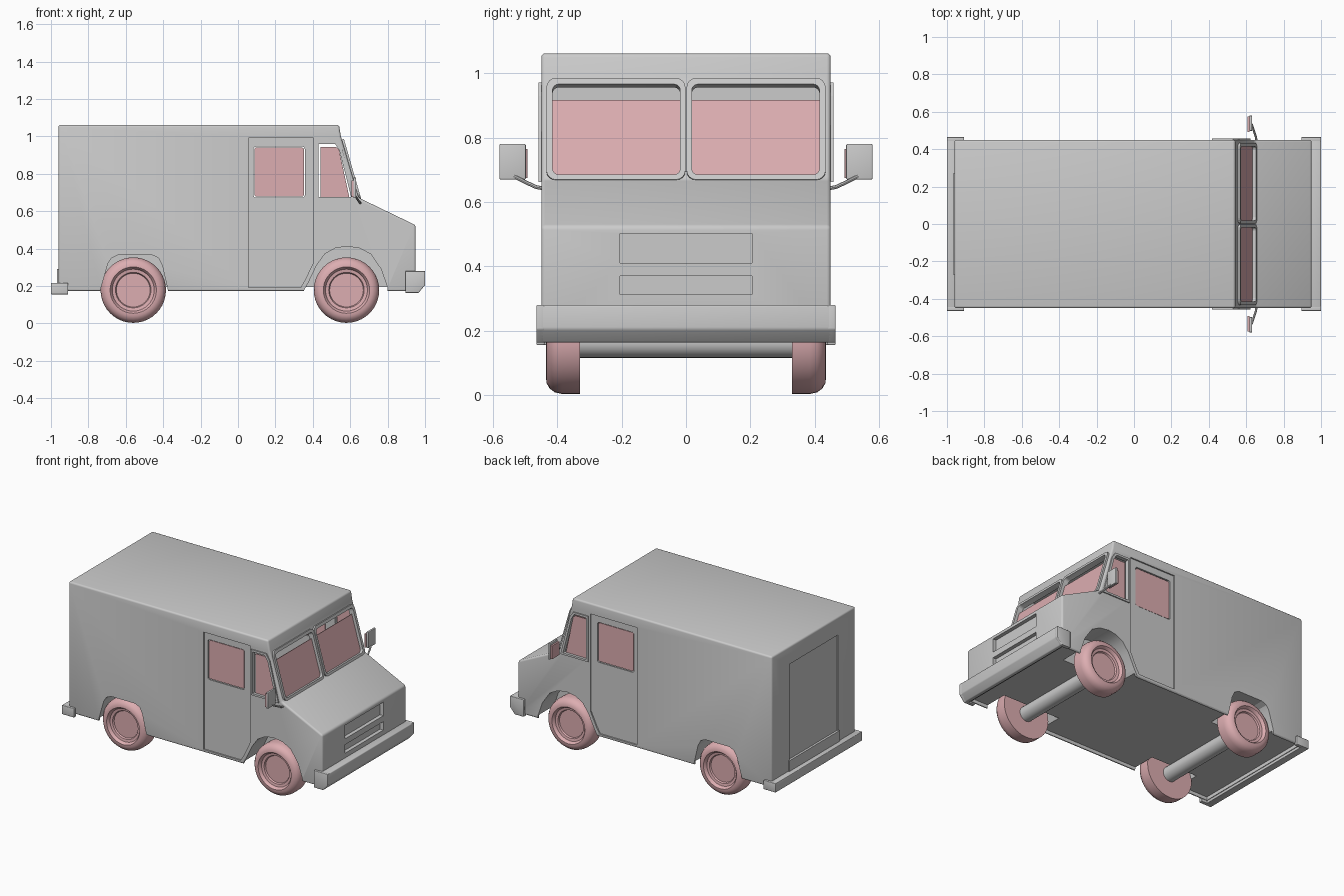
import bpy, bmesh, math

if "Cube" in bpy.data.objects:
    bpy.data.objects.remove(bpy.data.objects["Cube"])

# ---------- helpers ----------
SIDE = lambda u, v, w: (u, w, v)          # outline in x-z, depth along y
FRONT = lambda u, v, w: (w, u, v)         # outline in y-z, depth along x
DX, DZ = -0.277, 0.961                    # slope of the windscreen
SCREEN = lambda u, v, w: (0.645 + DX * v + DZ * w, u, 0.67 + DZ * v - DX * w)


def material(name, colour):
    m = bpy.data.materials.new(name)
    m.diffuse_color = colour
    m.use_nodes = True
    m.node_tree.nodes["Principled BSDF"].inputs["Base Color"].default_value = m.diffuse_color
    return m


GLASS = material("glass_tint", (0.72, 0.42, 0.44, 1))
RUBBER = material("wheel_tint", (0.72, 0.42, 0.44, 1))


def finish(name, bm, mat=None):
    bmesh.ops.recalc_face_normals(bm, faces=bm.faces)
    me = bpy.data.meshes.new(name)
    bm.to_mesh(me)
    bm.free()
    ob = bpy.data.objects.new(name, me)
    bpy.context.collection.objects.link(ob)
    if mat:
        me.materials.append(mat)
    return ob


def activate(ob):
    bpy.ops.object.select_all(action='DESELECT')
    ob.select_set(True)
    bpy.context.view_layer.objects.active = ob


def apply_mod(ob, kind, **props):
    mod = ob.modifiers.new(kind.lower(), kind)
    for k, v in props.items():
        setattr(mod, k, v)
    activate(ob)
    bpy.ops.object.modifier_apply(modifier=mod.name)


def smooth(ob):
    activate(ob)
    bpy.ops.object.shade_smooth_by_angle(angle=math.radians(30))


def prism(name, pts, w0, w1, place, mat=None, bevel=0):
    bm = bmesh.new()
    a = [bm.verts.new(place(u, v, w0)) for u, v in pts]
    b = [bm.verts.new(place(u, v, w1)) for u, v in pts]
    bm.faces.new(a)
    bm.faces.new(b)
    for i in range(len(pts)):
        j = (i + 1) % len(pts)
        bm.faces.new((a[i], a[j], b[j], b[i]))
    ob = finish(name, bm, mat)
    if bevel:
        apply_mod(ob, 'BEVEL', width=bevel, segments=3, limit_method='ANGLE')
        smooth(ob)
    return ob


def frame(name, outer, inner, w0, w1, place):
    bm = bmesh.new()
    loops = [[bm.verts.new(place(u, v, w)) for u, v in pts]
             for pts, w in ((outer, w0), (outer, w1), (inner, w1), (inner, w0))]
    n = len(outer)
    for k in range(4):
        a, b = loops[k], loops[(k + 1) % 4]
        for i in range(n):
            j = (i + 1) % n
            bm.faces.new((a[i], a[j], b[j], b[i]))
    return finish(name, bm)


def rect(u0, u1, v0, v1):
    return [(u0, v0), (u1, v0), (u1, v1), (u0, v1)]


def rounded(u0, u1, v0, v1, r, n=4):
    pts = []
    for cu, cv, start in ((u1 - r, v1 - r, 0), (u0 + r, v1 - r, 90),
                          (u0 + r, v0 + r, 180), (u1 - r, v0 + r, 270)):
        for i in range(n + 1):
            t = math.radians(start + 90 * i / n)
            pts.append((cu + r * math.cos(t), cv + r * math.sin(t)))
    return pts


def cut(ob, pts, w0, w1, place):
    c = prism("cutter", pts, w0, w1, place)
    apply_mod(ob, 'BOOLEAN', object=c, operation='DIFFERENCE', solver='EXACT')
    bpy.data.objects.remove(c)


def lathe(name, profile, cx, cz, side, mat=None, n=40):
    bm = bmesh.new()
    rings = []
    for r, y in profile:
        if r == 0:
            rings.append([bm.verts.new((cx, side * y, cz))] * n)
        else:
            rings.append([bm.verts.new((cx + r * math.cos(2 * math.pi * i / n), side * y,
                                        cz + r * math.sin(2 * math.pi * i / n))) for i in range(n)])
    for a, b in zip(rings, rings[1:]):
        for i in range(n):
            j = (i + 1) % n
            bm.faces.new(list(dict.fromkeys((a[i], a[j], b[j], b[i]))))
    ob = finish(name, bm, mat)
    smooth(ob)
    return ob


# ---------- body shell ----------
body = prism("van_body", [(-0.96, 0.172), (0.95, 0.172), (0.95, 0.525), (0.66, 0.665), (0.645, 0.672),
                          (0.55, 1.0), (0.54, 1.062), (-0.96, 1.062)], -0.45, 0.45, SIDE, bevel=0.012)
# hollow cabin and shallow underside recess
cut(body, [(-0.94, 0.44), (0.62, 0.44), (0.62, 0.67), (0.527, 0.99), (0.515, 1.042), (-0.94, 1.042)],
    -0.43, 0.43, SIDE)
cut(body, rect(-0.945, 0.93, 0.1, 0.195), -0.435, 0.435, SIDE)

rear_arch = [(-0.745, 0.1), (-0.735, 0.18), (-0.695, 0.32), (-0.675, 0.35), (-0.64, 0.366),
             (-0.46, 0.366), (-0.425, 0.35), (-0.405, 0.31), (-0.375, 0.18), (-0.37, 0.1)]
front_arch = [(0.345, 0.1), (0.352, 0.175), (0.375, 0.215), (0.42, 0.31), (0.465, 0.372), (0.52, 0.402),
              (0.58, 0.412), (0.65, 0.402), (0.71, 0.37), (0.765, 0.29), (0.80, 0.19), (0.80, 0.1)]
door = [(0.055, 0.192), (0.335, 0.192), (0.36, 0.235), (0.405, 0.33), (0.405, 0.99), (0.055, 0.99)]
door_window = rounded(0.083, 0.357, 0.673, 0.945, 0.012)
quarter = [(0.43, 0.675), (0.605, 0.675), (0.542, 0.925), (0.52, 0.958), (0.43, 0.958)]
quarter_rim = [(0.418, 0.662), (0.624, 0.662), (0.557, 0.93), (0.53, 0.972), (0.418, 0.972)]
quarter_glass = [(0.44, 0.675), (0.595, 0.675), (0.54, 0.93), (0.525, 0.942), (0.44, 0.942)]

for s in (-1, 1):
    tag = "left" if s > 0 else "right"
    # wheel wells, sunken sliding door and window openings
    cut(body, rear_arch, s * 0.28, s * 0.5, SIDE)
    cut(body, front_arch, s * 0.28, s * 0.5, SIDE)
    cut(body, door, s * 0.441, s * 0.5, SIDE)
    cut(body, door_window, s * 0.40, s * 0.5, SIDE)
    cut(body, quarter, s * 0.40, s * 0.5, SIDE)
    u = sorted((s * 0.018, s * 0.415))
    cut(body, rounded(*u, 0.012, 0.305, 0.02), -0.06, 0.05, SCREEN)

    # side glass and window rim
    prism(f"door_glass_{tag}", rounded(0.088, 0.352, 0.678, 0.94, 0.01), s * 0.430, s * 0.436, SIDE, GLASS)
    prism(f"quarter_glass_{tag}", quarter_glass, s * 0.434, s * 0.440, SIDE, GLASS)
    frame(f"quarter_rim_{tag}", quarter_rim, quarter, s * 0.44, s * 0.458, SIDE)

    # windscreen glass and raised rim
    prism(f"windscreen_glass_{tag}", rect(*u, 0.008, 0.26), -0.014, -0.008, SCREEN, GLASS)
    o = sorted((s * 0.002, s * 0.434))
    frame(f"windscreen_rim_{tag}", rounded(*o, -0.004, 0.325, 0.03), rounded(*u, 0.012, 0.305, 0.02),
          -0.01, 0.012, SCREEN)

    # wheels with dished rims
    for cx, end in ((-0.56, "rear"), (0.58, "front")):
        lathe(f"{end}_wheel_{tag}",
              [(0, 0.33), (0.175, 0.33), (0.175, 0.385), (0.170, 0.408), (0.158, 0.424), (0.140, 0.434),
               (0.124, 0.435), (0.118, 0.428), (0.112, 0.415), (0.095, 0.412), (0.090, 0.402), (0, 0.402)],
              cx, 0.178, s, RUBBER)

    # bumper ends wrapping round the corners
    prism(f"front_bumper_end_{tag}", [(0.895, 0.28), (1.0, 0.28), (1.0, 0.205), (0.965, 0.163), (0.895, 0.163)],
          s * 0.44, s * 0.465, SIDE, bevel=0.004)
    prism(f"rear_bumper_end_{tag}", rect(-1.0, -0.908, 0.155, 0.217), s * 0.44, s * 0.465, SIDE, bevel=0.004)

    # wing mirror, its glass and arm
    y = sorted((s * 0.498, s * 0.58))
    prism(f"mirror_{tag}", rect(*y, 0.67, 0.78), 0.617, 0.632, FRONT, bevel=0.004)
    y = sorted((s * 0.493, s * 0.574))
    prism(f"mirror_glass_{tag}", rect(*y, 0.675, 0.765), 0.606, 0.618, FRONT, GLASS)
    cu = bpy.data.curves.new(f"mirror_arm_{tag}", 'CURVE')
    cu.dimensions = '3D'
    cu.bevel_depth = 0.006
    cu.bevel_resolution = 2
    cu.use_fill_caps = True
    sp = cu.splines.new('POLY')
    path = [(0.655, 0.44, 0.642), (0.652, 0.465, 0.646), (0.64, 0.50, 0.662), (0.628, 0.535, 0.68)]
    sp.points.add(len(path) - 1)
    for p, (px, py, pz) in zip(sp.points, path):
        p.co = (px, s * py, pz, 1)
    arm = bpy.data.objects.new(f"mirror_arm_{tag}", cu)
    bpy.context.collection.objects.link(arm)
    activate(arm)
    bpy.ops.object.convert(target='MESH')
    smooth(arm)

# grille slots and rear door outline
cut(body, rect(-0.205, 0.205, 0.41, 0.502), 0.925, 1.0, FRONT)
cut(body, rect(-0.205, 0.205, 0.312, 0.37), 0.925, 1.0, FRONT)
cut(body, rect(-0.26, 0.26, 0.29, 0.94), -1.0, -0.953, FRONT)
smooth(body)
prism("rear_door_sill", rect(-0.27, 0.27, 0.215, 0.29), -0.968, -0.95, FRONT)

# bumpers
prism("front_bumper", [(0.94, 0.28), (1.0, 0.28), (1.0, 0.205), (0.965, 0.163), (0.94, 0.163)],
      -0.455, 0.455, SIDE, bevel=0.006)
prism("rear_bumper", rect(-1.0, -0.95, 0.155, 0.217), -0.455, 0.455, SIDE, bevel=0.004)

# axles
for cx, end in ((-0.56, "rear"), (0.58, "front")):
    lathe(f"{end}_axle", [(0, -0.335), (0.05, -0.335), (0.05, 0.335), (0, 0.335)], cx, 0.165, 1, n=24)
